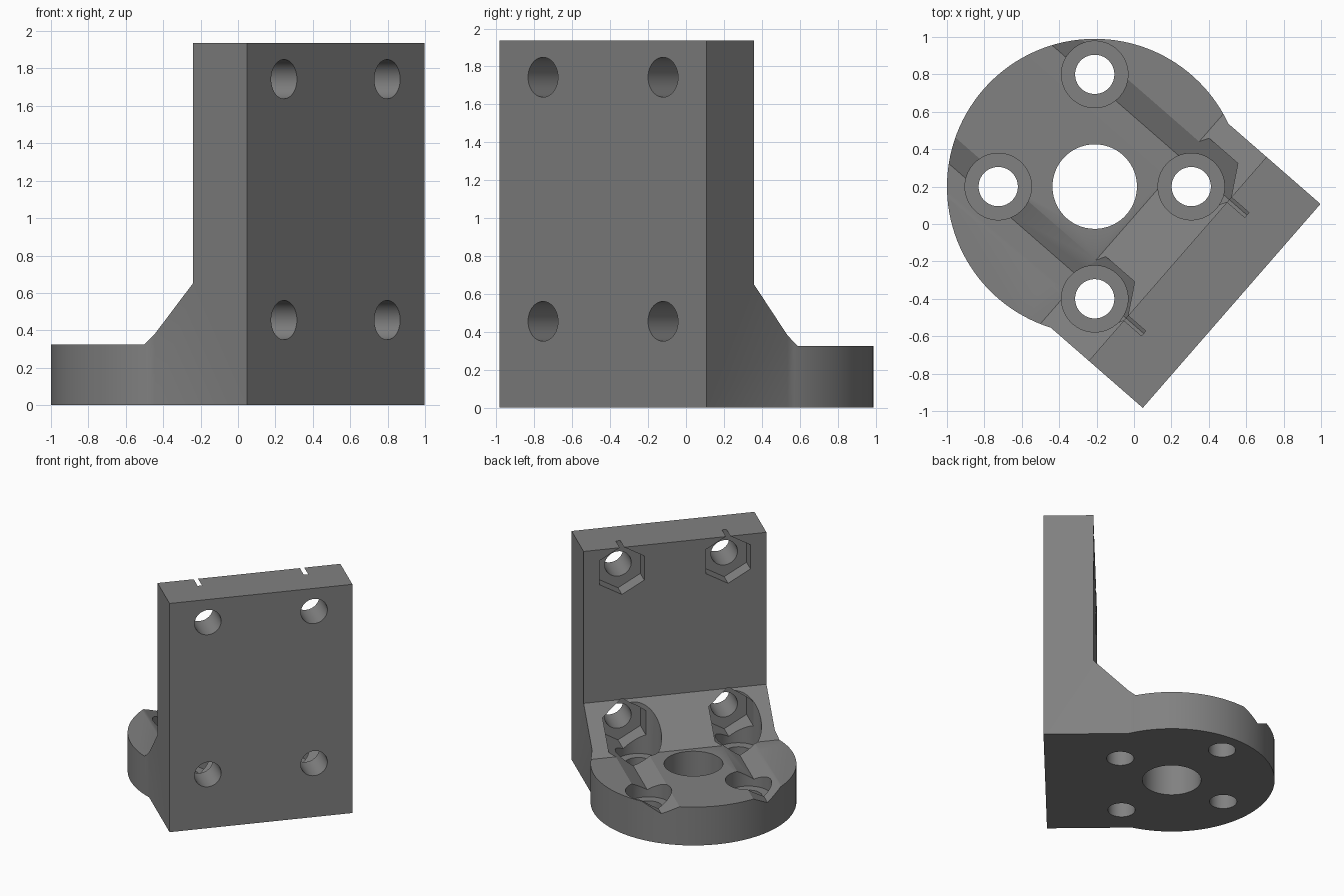
import bpy, bmesh, math
from mathutils import Matrix, Vector

if "Cube" in bpy.data.objects:
    bpy.data.objects.remove(bpy.data.objects["Cube"])

# Local frame: x runs from the disc centre towards the wall, y along the wall
ANGLE = math.radians(-41.07)
PLACE = Matrix.Translation((-0.21, 0.20, 0)) @ Matrix.Rotation(ANGLE, 4, 'Z')
DISC_R, WALL_X, HALF_W, HEIGHT, BASE_H = 0.79, 0.971, 0.723, 1.937, 0.325

grey = bpy.data.materials.new("grey_plastic")
grey.diffuse_color = (0.22, 0.22, 0.22, 1)
grey.use_nodes = True
grey.node_tree.nodes["Principled BSDF"].inputs["Base Color"].default_value = grey.diffuse_color


def prism(name, points, sweep):
    """Closed solid: a polygon of 3D points swept along a vector."""
    bm = bmesh.new()
    face = bm.faces.new([bm.verts.new(p) for p in points])
    ext = bmesh.ops.extrude_face_region(bm, geom=[face])
    moved = [g for g in ext["geom"] if isinstance(g, bmesh.types.BMVert)]
    bmesh.ops.translate(bm, verts=moved, vec=Vector(sweep))
    bmesh.ops.recalc_face_normals(bm, faces=bm.faces)
    mesh = bpy.data.meshes.new(name)
    bm.to_mesh(mesh)
    bm.free()
    obj = bpy.data.objects.new(name, mesh)
    bpy.context.collection.objects.link(obj)
    return obj


def ring(r, n, start=0.0):
    return [(r * math.cos(start + 2 * math.pi * i / n),
             r * math.sin(start + 2 * math.pi * i / n)) for i in range(n)]


def upright(x, y, r, z0, z1, n=48):
    return prism("cutter", [(x + p, y + q, z0) for p, q in ring(r, n)], (0, 0, z1 - z0))


def level(y, z, r, x0, x1, n=48, start=0.0):
    return prism("cutter", [(x0, y + p, z + q) for p, q in ring(r, n, start)], (x1 - x0, 0, 0))


def combine(obj, cutter, operation):
    mod = obj.modifiers.new("cut", 'BOOLEAN')
    mod.operation, mod.object, mod.solver = operation, cutter, 'EXACT'
    bpy.context.view_layer.update()
    deps = bpy.context.evaluated_depsgraph_get()
    mesh = bpy.data.meshes.new_from_object(obj.evaluated_get(deps))
    obj.modifiers.clear()
    obj.data = mesh
    bpy.data.objects.remove(cutter)


# Body outline: round base running into the straight wall
a0 = math.asin(HALF_W / DISC_R)
SEG = 80
outline = [(WALL_X, -HALF_W, 0), (WALL_X, HALF_W, 0)]
for i in range(SEG + 1):
    a = a0 + (2 * math.pi - 2 * a0) * i / SEG
    outline.append((DISC_R * math.cos(a), DISC_R * math.sin(a), 0))
bracket = prism("motor_bracket", outline, (0, 0, HEIGHT))

# Side profile: low base, sloped gusset, tall wall
profile = [(-1.2, -0.2), (1.3, -0.2), (1.3, 2.3), (0.588, 2.3),
           (0.588, 0.65), (0.263, BASE_H), (-1.2, BASE_H)]
combine(bracket, prism("cutter", [(x, -1.2, z) for x, z in profile], (0, 2.4, 0)), 'INTERSECT')

# Shaft hole through the base
combine(bracket, upright(0, 0, 0.226, -0.1, 1.0, 64), 'DIFFERENCE')

# Motor screw holes with counterbores, on two crossed diagonals
for dx, dy in ((0.516, 0), (-0.516, 0), (0, 0.6), (0, -0.6)):
    p = Matrix.Rotation(-ANGLE, 3, 'Z') @ Vector((dx, dy, 0))
    combine(bracket, upright(p.x, p.y, 0.178, 0.19, 1.0), 'DIFFERENCE')
    combine(bracket, upright(p.x, p.y, 0.105, -0.1, 0.3), 'DIFFERENCE')

# Wall bolt holes, with hexagonal nut pockets that also groove the base
for z in (0.455, 1.743):
    for y in (-0.42, 0.42):
        combine(bracket, level(y, z, 0.204, -1.1, 0.713, 6, math.pi / 2), 'DIFFERENCE')
        combine(bracket, level(y, z, 0.105, 0.6, 1.2), 'DIFFERENCE')

# Place, colour and shade
bracket.data.transform(PLACE)
bracket.data.materials.clear()
bracket.data.materials.append(grey)
bpy.context.view_layer.objects.active = bracket
bracket.select_set(True)
bpy.ops.object.shade_smooth_by_angle(angle=math.radians(30))
